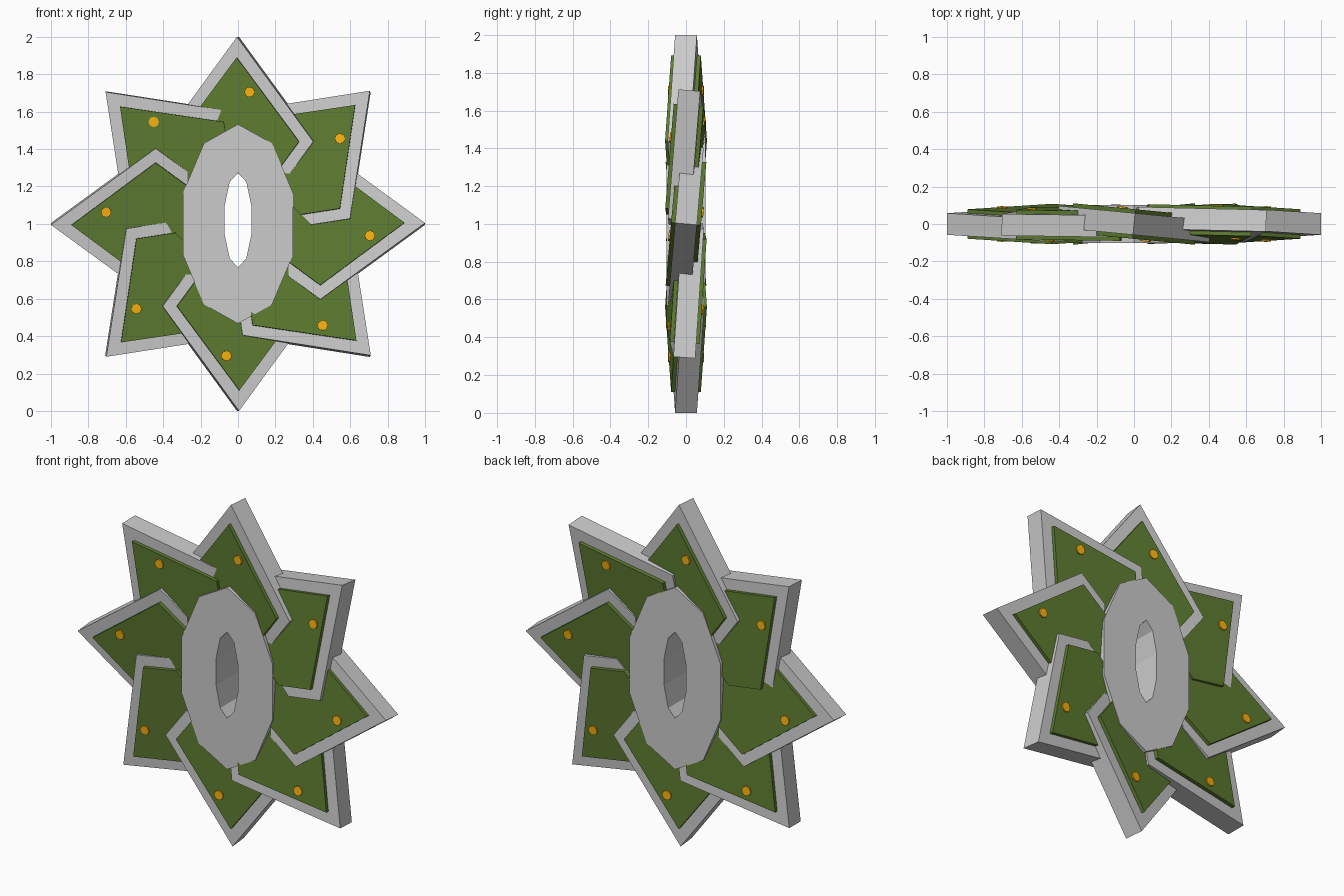
import bpy, bmesh
from math import sin, cos, pi, radians
from mathutils import Matrix

if "Cube" in bpy.data.objects:
    bpy.data.objects.remove(bpy.data.objects["Cube"])


def material(name, color):
    m = bpy.data.materials.new(name)
    m.diffuse_color = color
    m.use_nodes = True
    m.node_tree.nodes["Principled BSDF"].inputs["Base Color"].default_value = m.diffuse_color
    return m


green = material("green", (0.11, 0.2, 0.03, 1))
orange = material("orange", (0.95, 0.45, 0.005, 1))


def add_object(name, bm, mat=None):
    bmesh.ops.recalc_face_normals(bm, faces=bm.faces)
    me = bpy.data.meshes.new(name)
    bm.to_mesh(me)
    bm.free()
    ob = bpy.data.objects.new(name, me)
    bpy.context.collection.objects.link(ob)
    if mat:
        me.materials.append(mat)
    return ob


def plate(name, points, y0, y1, mat=None):
    """Flat outline in x/z, extruded from y0 to y1."""
    bm = bmesh.new()
    face = bm.faces.new([bm.verts.new((x, y0, z)) for x, z in points])
    ext = bmesh.ops.extrude_face_region(bm, geom=[face])
    verts = [g for g in ext["geom"] if isinstance(g, bmesh.types.BMVert)]
    bmesh.ops.translate(bm, verts=verts, vec=(0, y1 - y0, 0))
    return add_object(name, bm, mat)


def oval(rx, rz, n, cx=0, cz=0):
    return [(cx + rx * sin(2 * pi * i / n), cz + rz * cos(2 * pi * i / n)) for i in range(n)]


# oval centre ring with a see-through slot
bm = bmesh.new()
loops = []
for rx, rz, cz, y in ((0.31, 0.533, 1.0, -0.102), (0.31, 0.533, 1.0, 0.102),
                      (0.075, 0.253, 1.02, 0.102), (0.075, 0.253, 1.02, -0.102)):
    loops.append([bm.verts.new((x, y, z)) for x, z in oval(rx, rz, 10, 0, cz)])
for k in range(4):
    a, b = loops[k], loops[(k + 1) % 4]
    for i in range(10):
        j = (i + 1) % 10
        bm.faces.new((a[i], a[j], b[j], b[i]))
add_object("centre_ring", bm)

# blades: outline of the rim plate and of the raised green panel
rim = [(0, 1), (0.41, 0.44), (0.285, 0.27), (-0.285, 0.27), (-0.41, 0.44)]
panel = [(0, 0.89), (0.335, 0.44), (0.21, 0.27), (-0.21, 0.27), (-0.335, 0.44)]
RIM, PANEL, STUD = 0.058, 0.079, 0.087

# lateral twist and radial lean of each blade, clockwise from the top
tilts = [(5.5, 0), (5, 2), (5, 0), (5, -1), (5.5, 0), (4.5, 0), (5, 0), (2, -0.5)]
for i, (twist, lean) in enumerate(tilts):
    place = (Matrix.Translation((0, 0, 1)) @ Matrix.Rotation(i * pi / 4, 4, 'Y')
             @ Matrix.Translation((0, 0, 0.5))
             @ Matrix.Rotation(radians(-lean), 4, 'X')
             @ Matrix.Rotation(radians(-twist), 4, 'Z')
             @ Matrix.Translation((0, 0, -0.5)))
    n = i + 1
    parts = [
        plate(f"blade_rim_{n}", rim, -RIM, RIM),
        plate(f"blade_panel_{n}", panel, -PANEL, PANEL, green),
        plate(f"front_stud_{n}", oval(0.028, 0.028, 8, 0.07, 0.705), -STUD, 0, orange),
        plate(f"back_stud_{n}", oval(0.028, 0.028, 8, -0.07, 0.705), 0, STUD, orange),
    ]
    for ob in parts:
        ob.matrix_world = place
